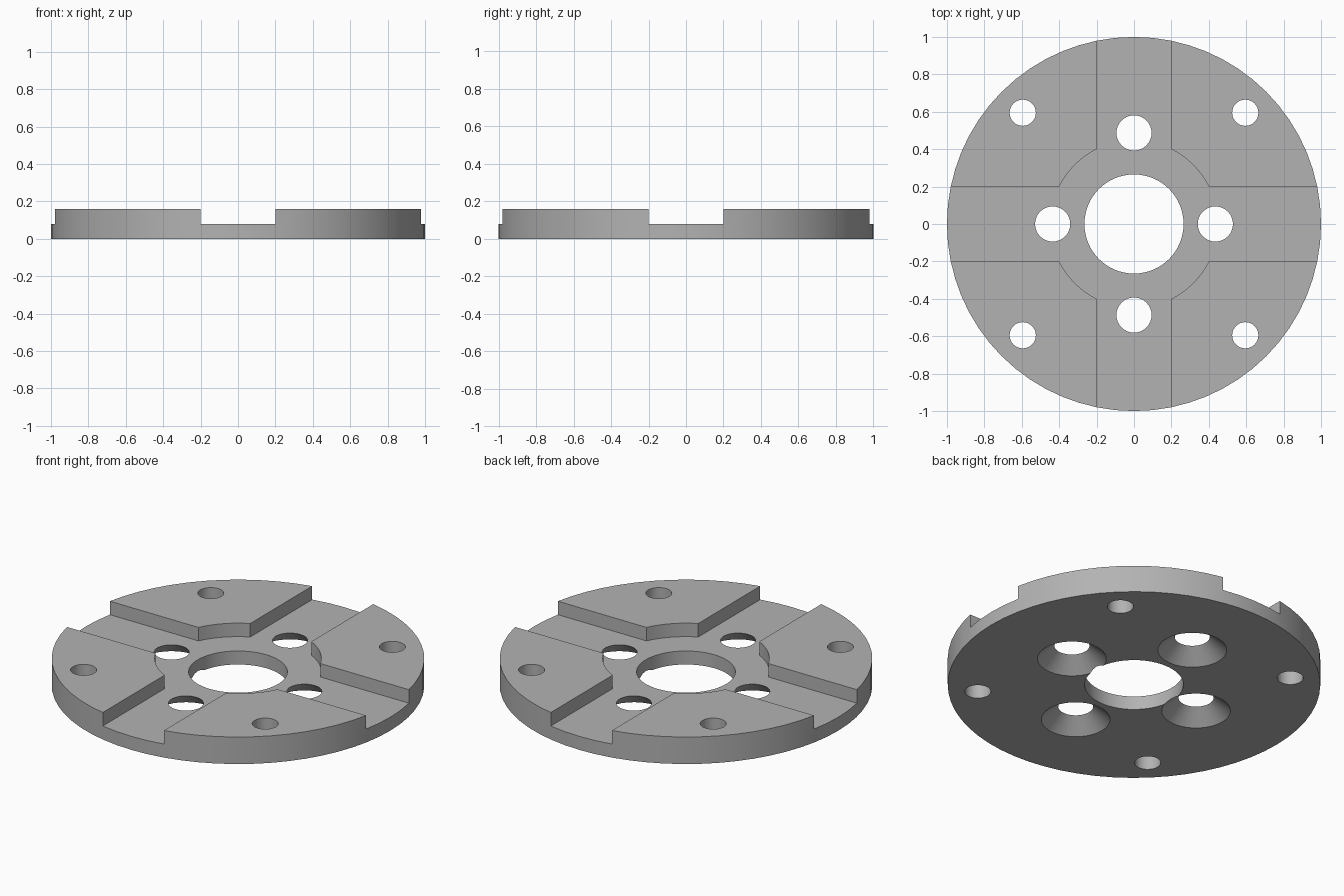
import bpy, bmesh
from math import sin, cos, pi, atan2, hypot, radians

cube = bpy.data.objects.get("Cube")
if cube:
    bpy.data.objects.remove(cube)

RADIUS, HEIGHT, FLOOR = 1.0, 0.16, 0.08
SLOT = 0.2                      # half width of the cross slots
PAST = 0.1                      # cutter overshoot

steel = bpy.data.materials.new("steel grey")
grey = (0.45, 0.45, 0.45, 1)
steel.use_nodes = True
steel.diffuse_color = grey
steel.node_tree.nodes["Principled BSDF"].inputs["Base Color"].default_value = grey


def loft(name, rings):
    """Closed solid through stacked rings of points, bottom to top."""
    bm = bmesh.new()
    loops = [[bm.verts.new(p) for p in ring] for ring in rings]
    n = len(loops[0])
    for low, high in zip(loops, loops[1:]):
        for i in range(n):
            j = (i + 1) % n
            bm.faces.new((low[i], low[j], high[j], high[i]))
    bm.faces.new(loops[0][::-1])
    bm.faces.new(loops[-1])
    mesh = bpy.data.meshes.new(name)
    bm.to_mesh(mesh)
    bm.free()
    obj = bpy.data.objects.new(name, mesh)
    bpy.context.collection.objects.link(obj)
    return obj


def lathe(name, profile, x=0, y=0, sides=32):
    """Round solid at (x, y) from (radius, z) pairs."""
    turns = [2 * pi * i / sides for i in range(sides)]
    return loft(name, [[(x + r * cos(a), y + r * sin(a), z) for a in turns]
                       for r, z in profile])


def cross_outline():
    """Cross of two slots with a round pocket in the middle."""
    reach = RADIUS + PAST
    inner = hypot(SLOT, 2 * SLOT)
    start, end = atan2(1, 2), atan2(2, 1)
    corner = [(reach, SLOT)]
    corner += [(inner * cos(start + (end - start) * i / 8),
                inner * sin(start + (end - start) * i / 8)) for i in range(9)]
    corner.append((SLOT, reach))
    points = []
    for _ in range(4):
        points += corner
        corner = [(-y, x) for x, y in corner]
    return points


# Plate body
plate = lathe("flange_plate", [(RADIUS, 0), (RADIUS, HEIGHT)], sides=64)
plate.data.materials.append(steel)

# Cross slots with round pocket, and centre bore
top = HEIGHT + PAST
outline = cross_outline()
cutters = [loft("slot_cutter", [[(x, y, z) for x, y in outline] for z in (FLOOR, top)]),
           lathe("bore_cutter", [(0.265, -PAST), (0.265, top)], sides=64)]

# Countersunk screw holes, opening wide underneath
for x, y in ((0.435, 0), (-0.435, 0), (0, 0.487), (0, -0.487)):
    cutters.append(lathe("screw_cutter", [(0.185, -PAST), (0.185, 0),
                                          (0.094, FLOOR), (0.094, top)], x, y))

# Plain bolt holes through the raised pads
for x in (-0.595, 0.595):
    for y in (-0.595, 0.595):
        cutters.append(lathe("bolt_cutter", [(0.07, -PAST), (0.07, top)], x, y))

# Cut everything, then remove the cutters
bpy.context.view_layer.objects.active = plate
for cutter in cutters:
    cutter.hide_render = True
    cutter.data.materials.append(steel)
    mod = plate.modifiers.new("cut", 'BOOLEAN')
    mod.operation, mod.solver, mod.object = 'DIFFERENCE', 'EXACT', cutter
    bpy.ops.object.modifier_apply(modifier=mod.name)
    bpy.data.objects.remove(cutter)

bpy.ops.object.select_all(action='DESELECT')
plate.select_set(True)
bpy.ops.object.shade_smooth_by_angle(angle=radians(30))
